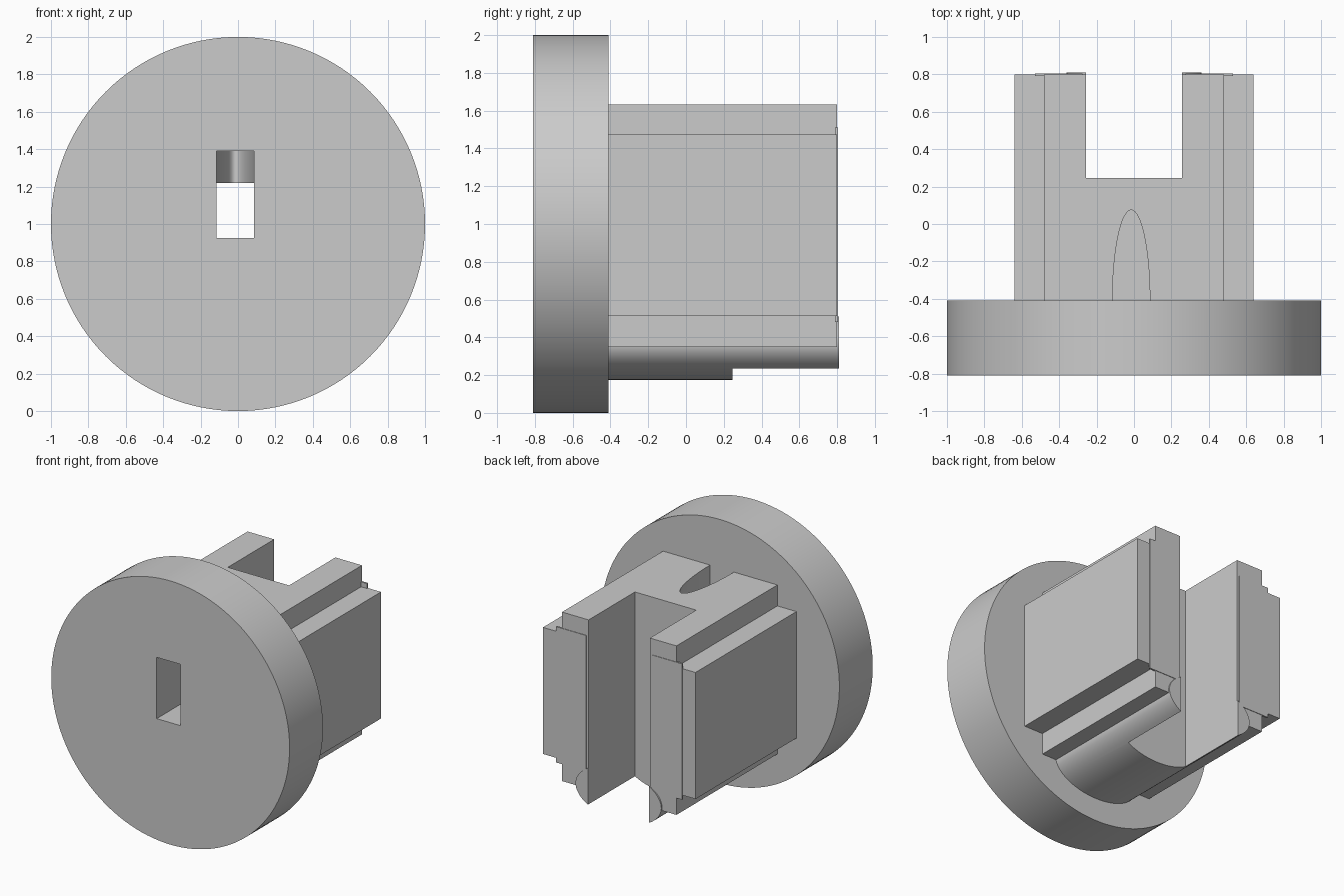
import bpy, bmesh, math

cube = bpy.data.objects.get("Cube")
if cube:
    bpy.data.objects.remove(cube, do_unlink=True)

grey = bpy.data.materials.new("plain grey")
grey.use_nodes = True
COLOR = (0.6, 0.6, 0.6, 1)
grey.diffuse_color = COLOR
grey.node_tree.nodes["Principled BSDF"].inputs["Base Color"].default_value = COLOR


def prism(name, points, axis, start, end):
    """Extrude an outline: (x, z) along y, or (x, y) along z."""
    bm = bmesh.new()
    place = (lambda a, b, t: (a, t, b)) if axis == "y" else (lambda a, b, t: (a, b, t))
    low = [bm.verts.new(place(a, b, start)) for a, b in points]
    high = [bm.verts.new(place(a, b, end)) for a, b in points]
    bm.faces.new(low)
    bm.faces.new(high)
    for i in range(len(points)):
        j = (i + 1) % len(points)
        bm.faces.new((low[i], low[j], high[j], high[i]))
    bmesh.ops.recalc_face_normals(bm, faces=bm.faces)
    mesh = bpy.data.meshes.new(name)
    bm.to_mesh(mesh)
    bm.free()
    mesh.materials.append(grey)
    obj = bpy.data.objects.new(name, mesh)
    bpy.context.collection.objects.link(obj)
    return obj


def rect(x0, x1, b0, b1):
    return [(x0, b0), (x1, b0), (x1, b1), (x0, b1)]


def arc(cx, cb, rx, rb, count, sweep=math.tau):
    steps = count if sweep == math.tau else count - 1
    return [(cx + rx * math.cos(sweep * i / steps),
             cb + rb * math.sin(sweep * i / steps)) for i in range(count)]


def cut(obj, cutters):
    for c in cutters:
        c.hide_render = True
        mod = obj.modifiers.new("cut", "BOOLEAN")
        mod.operation = "DIFFERENCE"
        mod.solver = "EXACT"
        mod.object = c
    bpy.context.view_layer.update()
    deps = bpy.context.evaluated_depsgraph_get()
    result = bpy.data.meshes.new_from_object(obj.evaluated_get(deps))
    obj.modifiers.clear()
    obj.data = result


def smooth(obj):
    bpy.ops.object.select_all(action="DESELECT")
    obj.select_set(True)
    bpy.context.view_layer.objects.active = obj
    bpy.ops.object.shade_smooth_by_angle(angle=math.radians(30))


BACK_OF_DISC, SLOT_END, REAR = -0.41, 0.245, 0.80
HOLE_L, HOLE_R = -0.115, 0.085

# Cutters: fork slot, front window, rear passage and curved top pocket
slot = prism("slot_cutter", rect(-0.257, 0.257, -0.2, 2.2), "y", SLOT_END, 1.2)
window = prism("window_cutter", rect(HOLE_L, HOLE_R, 0.925, 1.39), "y", -1, -0.3)
passage = prism("passage_cutter", rect(HOLE_L, HOLE_R, 0.925, 1.22), "y", -0.6, 0.5)
pocket = prism("pocket_cutter", arc(-0.015, BACK_OF_DISC, 0.1, 0.485, 33, math.pi),
               "z", 1.22, 1.8)
front_opening = prism("opening_cutter", rect(HOLE_L, HOLE_R, 0.925, 1.39), "y", -1, 0)

# Front disc
disc = prism("front_disc", arc(0, 1, 1, 1, 128), "y", -0.81, BACK_OF_DISC)
cut(disc, [front_opening])

# Body with stepped sides, forked at the rear
half = [(0.48, 0.35), (0.48, 0.513), (0.64, 0.513),
        (0.64, 1.473), (0.48, 1.473), (0.48, 1.632)]
outline = half + [(-x, z) for x, z in reversed(half)]
body = prism("forked_body", outline, "y", BACK_OF_DISC, REAR)
cut(body, [slot, passage, pocket])

# Rounded rib under the body
rib = prism("bottom_rib", arc(0, 0.372, 0.36, 0.197, 64), "y", BACK_OF_DISC, 0.81)
cut(rib, [slot])

# Thin plates on the rear ends of the prongs
for side, name in ((1, "left"), (-1, "right")):
    x0, x1 = sorted((0.275 * side, 0.53 * side))
    prism(name + "_rear_plate", rect(x0, x1, 0.48, 1.51), "y", REAR - 0.01, REAR + 0.004)

for helper in (slot, window, passage, pocket, front_opening):
    bpy.data.objects.remove(helper, do_unlink=True)
for part in (disc, body, rib):
    smooth(part)
